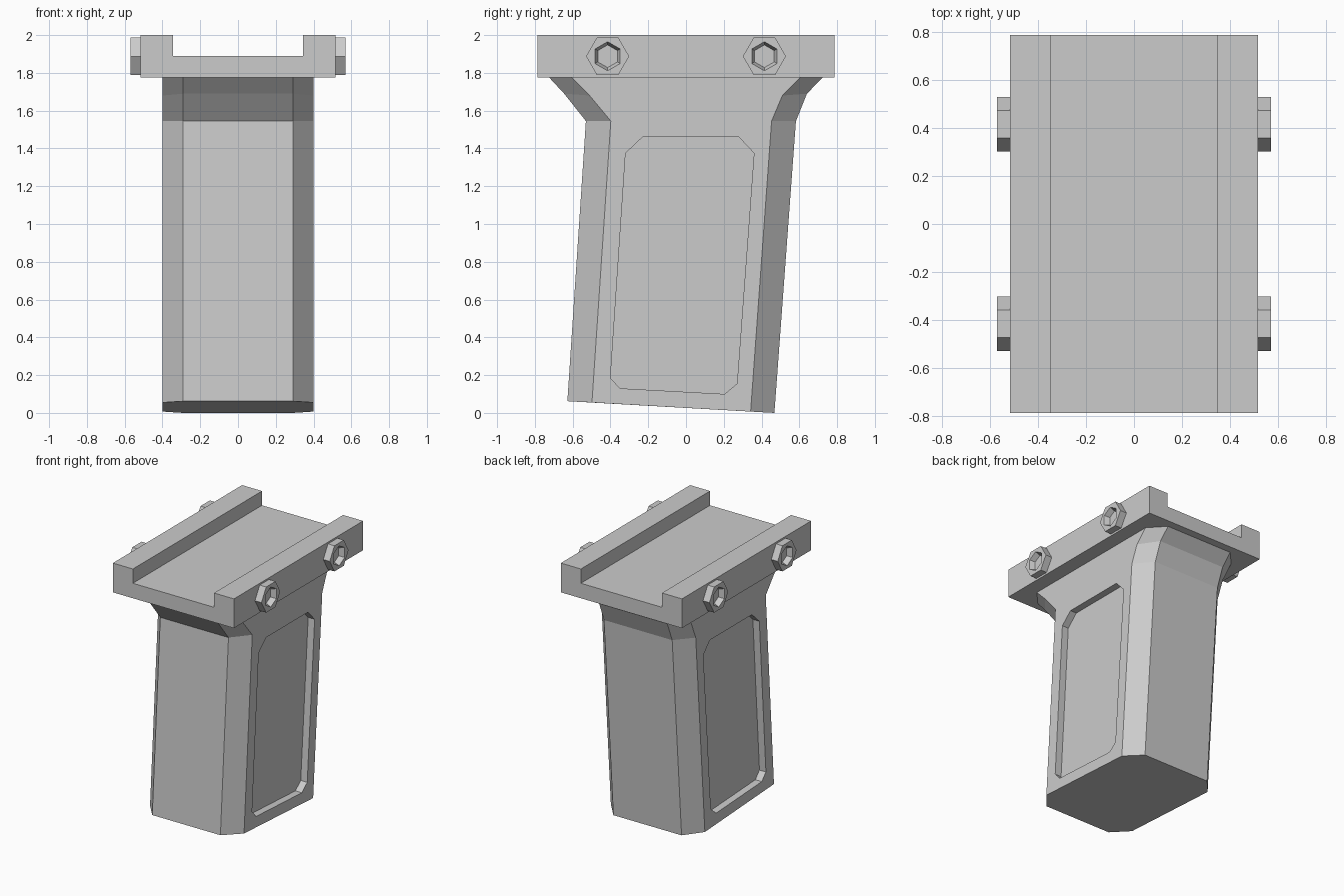
import bpy, bmesh
from math import cos, sin, radians

cube = bpy.data.objects.get("Cube")
if cube:
    bpy.data.objects.remove(cube, do_unlink=True)

grey = bpy.data.materials.new("matte grey")
grey.use_nodes = True
grey.diffuse_color = (0.6, 0.6, 0.6, 1)
grey.node_tree.nodes["Principled BSDF"].inputs["Base Color"].default_value = (0.6, 0.6, 0.6, 1)


def loft(name, rings):
    """Closed solid through equal-length rings of points, capped at both ends."""
    bm = bmesh.new()
    loops = [[bm.verts.new(p) for p in ring] for ring in rings]
    n = len(loops[0])
    for a, b in zip(loops, loops[1:]):
        for i in range(n):
            j = (i + 1) % n
            bm.faces.new((a[i], a[j], b[j], b[i]))
    bm.faces.new(loops[0])
    bm.faces.new(loops[-1])
    bmesh.ops.recalc_face_normals(bm, faces=bm.faces)
    mesh = bpy.data.meshes.new(name)
    bm.to_mesh(mesh)
    bm.free()
    mesh.materials.append(grey)
    obj = bpy.data.objects.new(name, mesh)
    bpy.context.collection.objects.link(obj)
    return obj


def carve(obj, cutter):
    """Cut one solid out of another, then drop the cutter."""
    cutter.hide_render = True
    mod = obj.modifiers.new("cut", "BOOLEAN")
    mod.operation = "DIFFERENCE"
    mod.solver = "EXACT"
    mod.object = cutter
    bpy.context.view_layer.objects.active = obj
    bpy.ops.object.modifier_apply(modifier=mod.name)
    bpy.data.objects.remove(cutter, do_unlink=True)


def hexagon(x, y, z, radius, turn):
    angles = [radians(60 * i + turn) for i in range(6)]
    return [(x, y + radius * cos(a), z + radius * sin(a)) for a in angles]


# Rail plate: U-shaped channel profile run front to back
half = [(0.515, 1.775), (0.515, 2.0), (0.345, 2.0), (0.345, 1.89)]
profile = half + [(-x, z) for x, z in reversed(half)]
loft("rail_plate", [[(x, y, z) for x, z in profile] for y in (-0.785, 0.785)])


# Grip: leaning chamfered column that flares under the plate
def grip_ring(front, front_side, back_side, back):
    side = [(0.29, *front), (0.4, *front_side), (0.4, *back_side), (0.29, *back)]
    return side + [(-x, y, z) for x, y, z in reversed(side)]


grip = loft("grip", [
    grip_ring((-0.628, 0.062), (-0.498, 0.055), (0.342, 0.007), (0.468, 0.0)),
    grip_ring((-0.53, 1.545), (-0.398, 1.545), (0.453, 1.545), (0.582, 1.545)),
    grip_ring((-0.645, 1.69), (-0.51, 1.68), (0.51, 1.68), (0.64, 1.69)),
    grip_ring((-0.725, 1.776), (-0.605, 1.776), (0.605, 1.776), (0.725, 1.776)),
])

# Recessed side panels with clipped corners
panel = [(-0.23, 1.46), (0.28, 1.46), (0.36, 1.375), (0.27, 0.155),
         (0.205, 0.10), (-0.35, 0.13), (-0.40, 0.185), (-0.32, 1.375)]
for s in (-1, 1):
    carve(grip, loft("panel_cutter", [[(s * x, y, z) for y, z in panel] for x in (0.345, 0.5)]))

# Hex bolts with tapered hex sockets, mirrored to both sides
for label, y in (("front", -0.415), ("back", 0.415)):
    bolt = loft(label + "_bolts", [hexagon(x, y, 1.888, 0.114, 0) for x in (0.51, 0.57)])
    carve(bolt, loft("socket_cutter", [hexagon(0.53, y, 1.888, 0.06, 30),
                                       hexagon(0.57, y, 1.888, 0.077, 30),
                                       hexagon(0.60, y, 1.888, 0.077, 30)]))
    bolt.modifiers.new("mirror", "MIRROR").use_axis[0] = True
